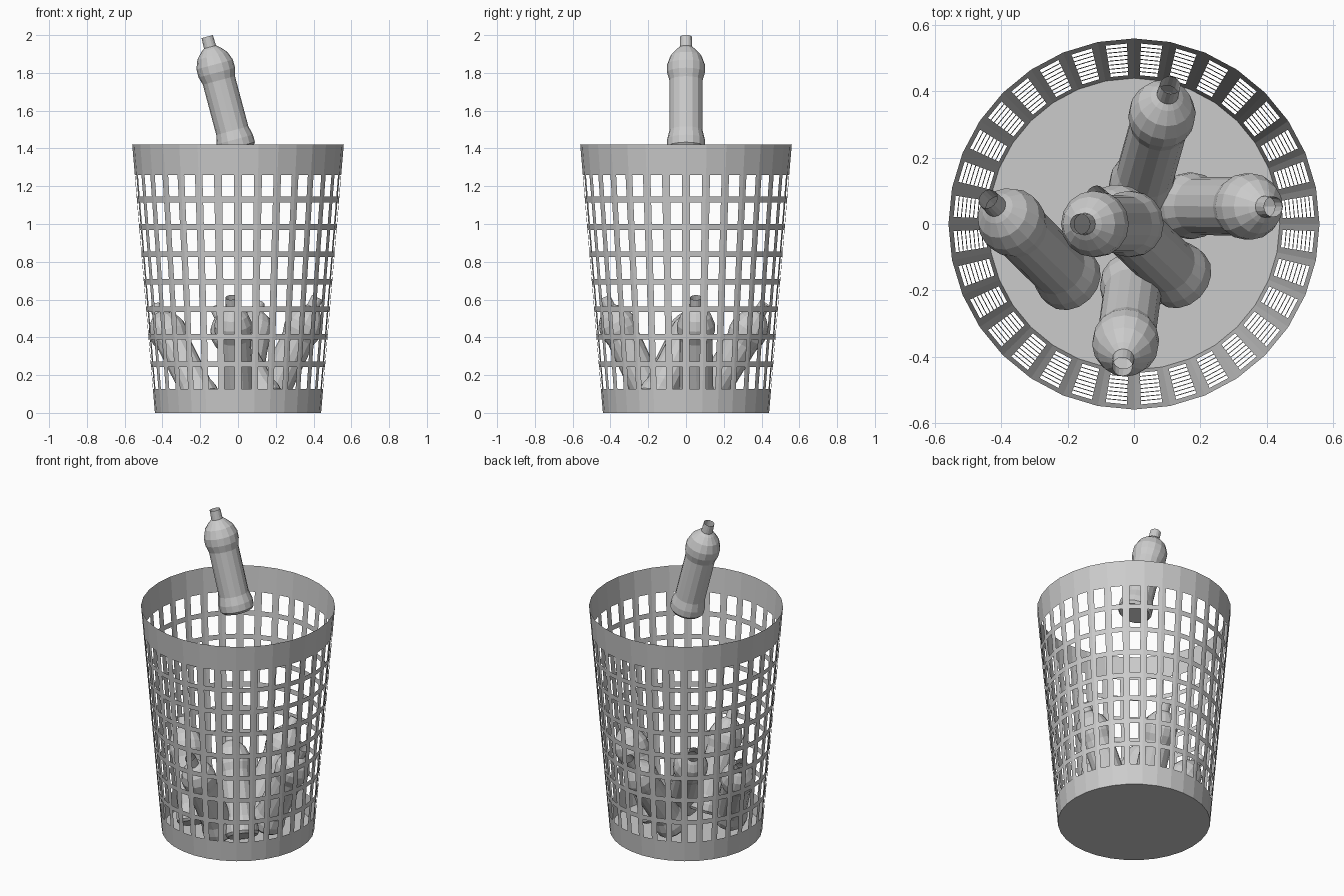
import bpy, bmesh, math
from mathutils import Vector

cube = bpy.data.objects.get("Cube")
if cube:
    bpy.data.objects.remove(cube, do_unlink=True)

grey = bpy.data.materials.new("plain_grey")
grey.use_nodes = True
colour = (0.6, 0.6, 0.6, 1)
grey.diffuse_color = colour
grey.node_tree.nodes["Principled BSDF"].inputs["Base Color"].default_value = colour


def finish(bm, name):
    mesh = bpy.data.meshes.new(name)
    bm.to_mesh(mesh)
    bm.free()
    mesh.materials.append(grey)
    obj = bpy.data.objects.new(name, mesh)
    bpy.context.collection.objects.link(obj)
    return obj


# Basket: tapered thin wall with a grid of window openings and a flat floor
SIDES, ROWS = 32, 8
HEIGHT, R_LOW, R_HIGH = 1.42, 0.44, 0.56
levels = [0]
for row in range(ROWS):
    low = 0.127 + row * 0.1455
    levels += [low, low + 0.115]
levels.append(HEIGHT)

corners = [Vector((math.sin(a), -math.cos(a), 0))
           for a in (2 * math.pi * i / SIDES for i in range(SIDES))]
outline, is_open = [], []
for i, c in enumerate(corners):
    nxt = corners[(i + 1) % SIDES]
    for t, opening in ((0, False), (0.2, True), (0.8, False)):
        outline.append(c.lerp(nxt, t))
        is_open.append(opening)

bm = bmesh.new()
rings = []
for z in levels:
    radius = R_LOW + (R_HIGH - R_LOW) * z / HEIGHT
    rings.append([bm.verts.new(p * radius + Vector((0, 0, z))) for p in outline])
count = len(outline)
for k in range(len(rings) - 1):
    for i in range(count):
        if is_open[i] and k % 2 == 1:
            continue
        j = (i + 1) % count
        bm.faces.new((rings[k][i], rings[k][j], rings[k + 1][j], rings[k + 1][i]))
bm.faces.new(rings[0][::-1])
finish(bm, "basket")

# Bottle: revolved profile of (radius, distance from the bottom), open neck
PROFILE = [(0.088, 0), (0.1, 0.015), (0.1, 0.056), (0.088, 0.105), (0.088, 0.38),
           (0.1, 0.423), (0.1, 0.467), (0.082, 0.515), (0.05, 0.55),
           (0.033, 0.563), (0.031, 0.62)]


def bottle(name, bottom, top, sides=16):
    bm = bmesh.new()
    rings = []
    for r, z in PROFILE:
        rings.append([bm.verts.new((r * math.cos(2 * math.pi * i / sides),
                                    r * math.sin(2 * math.pi * i / sides), z))
                      for i in range(sides)])
    for a, b in zip(rings, rings[1:]):
        for i in range(sides):
            j = (i + 1) % sides
            bm.faces.new((a[i], a[j], b[j], b[i]))
    bm.faces.new(rings[0][::-1])
    obj = finish(bm, name)
    axis = Vector(top) - Vector(bottom)
    obj.rotation_mode = "QUATERNION"
    obj.rotation_quaternion = Vector((0, 0, 1)).rotation_difference(axis)
    obj.location = bottom


# One bottle dropping in, five lying against each other on the floor
bottle("falling_bottle", (-0.003, 0, 1.393), (-0.163, 0, 1.992))
bottle("front_bottle", (0.0, -0.17, 0.05), (-0.035, -0.43, 0.61))
bottle("left_bottle", (0.155, 0.055, 0.05), (0.42, 0.052, 0.61))
bottle("back_bottle", (0.02, 0.10, 0.055), (0.11, 0.42, 0.58))
bottle("right_bottle", (-0.185, -0.175, 0.06), (-0.44, 0.075, 0.565))
bottle("middle_bottle", (0.15, -0.17, 0.06), (-0.12, 0.09, 0.56))
